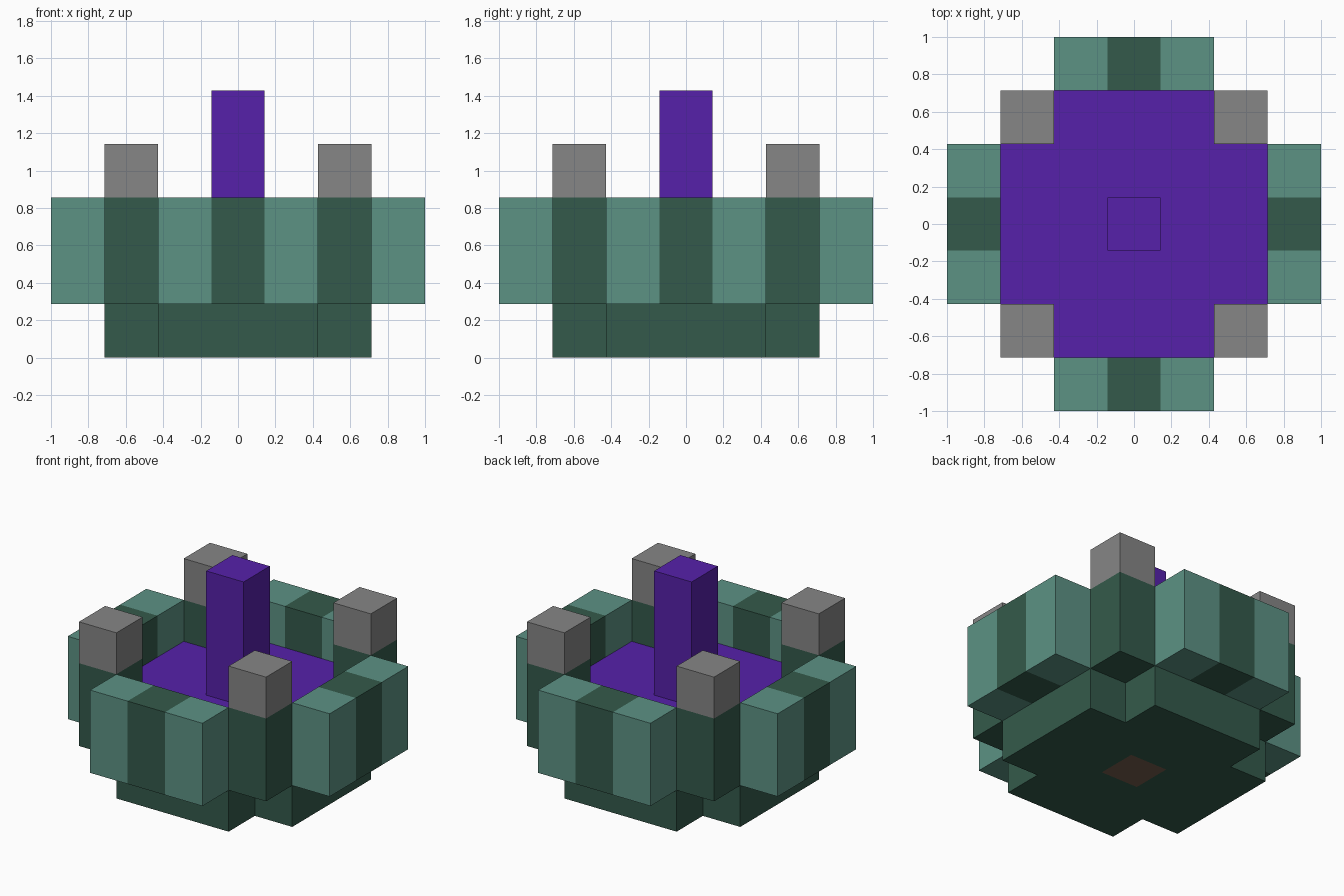
import bpy
import bmesh
from mathutils import Vector

if "Cube" in bpy.data.objects:
    bpy.data.objects.remove(bpy.data.objects["Cube"])

U = 2 / 7  # side of one block


def material(name, rgb):
    mat = bpy.data.materials.new(name)
    mat.use_nodes = True
    mat.diffuse_color = (*rgb, 1)
    mat.node_tree.nodes["Principled BSDF"].inputs["Base Color"].default_value = (*rgb, 1)
    return mat


teal = material("light_teal", (0.107, 0.287, 0.231))
green = material("dark_green", (0.034, 0.102, 0.07))
grey = material("grey", (0.238, 0.238, 0.238))
purple = material("purple", (0.093, 0.0152, 0.402))
brown = material("brown", (0.18, 0.11, 0.073))


def slab(name, cells, low, high, mats, rule=lambda c: 0):
    """Extrude a set of square grid cells; rule picks a material from a face centre."""
    bm = bmesh.new()
    for i, j in cells:
        corners = [(i - .5, j - .5), (i + .5, j - .5), (i + .5, j + .5), (i - .5, j + .5)]
        bm.faces.new([bm.verts.new((x, y, low)) for x, y in corners])
    bmesh.ops.remove_doubles(bm, verts=bm.verts[:], dist=0.001)
    out = bmesh.ops.extrude_face_region(bm, geom=bm.faces[:], use_keep_orig=True)
    top = [v for v in out["geom"] if isinstance(v, bmesh.types.BMVert)]
    bmesh.ops.translate(bm, verts=top, vec=(0, 0, high - low))
    bmesh.ops.recalc_face_normals(bm, faces=bm.faces[:])
    for face in bm.faces:
        face.material_index = rule(face.calc_center_median())
    bmesh.ops.scale(bm, verts=bm.verts[:], vec=Vector((U, U, U)))
    mesh = bpy.data.meshes.new(name)
    bm.to_mesh(mesh)
    bm.free()
    for mat in mats:
        mesh.materials.append(mat)
    obj = bpy.data.objects.new(name, mesh)
    bpy.context.collection.objects.link(obj)
    return obj


# Base and floor share a square outline with notched corners
span = range(-2, 3)
notched = [(i, j) for i in span for j in span if abs(i * j) < 4]
slab("base", notched, 0, 1, [green, brown],
     lambda c: int(abs(c.x) < .4 and abs(c.y) < .4))
slab("floor", notched, 1, 2, [purple])

# Central column
slab("column", [(0, 0)], 2, 5, [purple])

# Striped walls on the four sides
for name, s in (("front", -1), ("back", 1)):
    slab(name + "_wall", [(i, 3 * s) for i in (-1, 0, 1)], 1, 3, [teal, green],
         lambda c: int(abs(c.x) < .4))
for name, s in (("right", -1), ("left", 1)):
    slab(name + "_wall", [(3 * s, j) for j in (-1, 0, 1)], 1, 3, [teal, green],
         lambda c: int(abs(c.y) < .4))

# Corner pillars with raised caps
for depth, j in (("front", -2), ("back", 2)):
    for side, i in (("right", -2), ("left", 2)):
        slab(f"{depth}_{side}_pillar", [(i, j)], 1, 3, [green])
        slab(f"{depth}_{side}_cap", [(i, j)], 3, 4, [grey])
